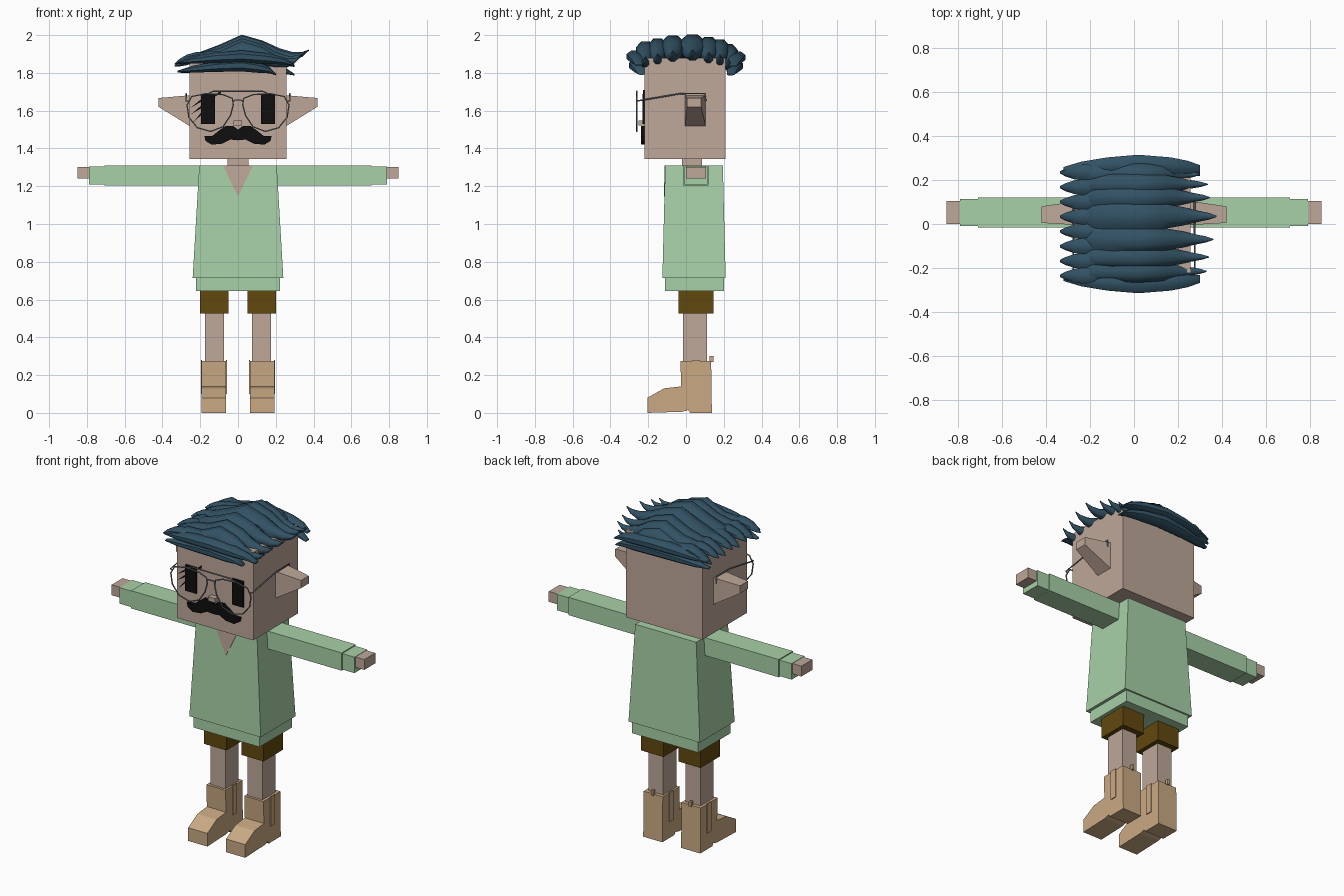
import bpy, bmesh, math

cube = bpy.data.objects.get("Cube")
if cube:
    bpy.data.objects.remove(cube, do_unlink=True)


def material(name, r, g, b):
    """Flat material from 0-255 display values."""
    lin = [((c / 255 + 0.055) / 1.055) ** 2.4 if c > 10 else c / 255 / 12.92 for c in (r, g, b)]
    m = bpy.data.materials.new(name)
    m.use_nodes = True
    m.diffuse_color = (*lin, 1)
    bsdf = m.node_tree.nodes["Principled BSDF"]
    bsdf.inputs["Base Color"].default_value = (*lin, 1)
    bsdf.inputs["Roughness"].default_value = 0.9
    return m


SKIN = material("skin", 190, 168, 153)
GREEN = material("shirt green", 168, 209, 168)
BROWN = material("shorts brown", 97, 72, 14)
TAN = material("boot tan", 202, 170, 132)
HAIR = material("hair blue", 50, 82, 100)
BLACK = material("black", 14, 14, 14)
METAL = material("grey metal", 120, 125, 130)


def loft(name, rings, mat, smooth=False):
    """Skin a list of equal-length rings and cap both ends."""
    bm = bmesh.new()
    loops = [[bm.verts.new(p) for p in ring] for ring in rings]
    n = len(loops[0])
    for a, b in zip(loops, loops[1:]):
        for i in range(n):
            j = (i + 1) % n
            bm.faces.new((a[i], a[j], b[j], b[i]))
    bm.faces.new(loops[0])
    bm.faces.new(loops[-1])
    bmesh.ops.recalc_face_normals(bm, faces=bm.faces)
    me = bpy.data.meshes.new(name)
    bm.to_mesh(me)
    bm.free()
    me.materials.append(mat)
    ob = bpy.data.objects.new(name, me)
    bpy.context.collection.objects.link(ob)
    if smooth:
        bpy.ops.object.select_all(action='DESELECT')
        ob.select_set(True)
        bpy.context.view_layer.objects.active = ob
        bpy.ops.object.shade_smooth_by_angle(angle=math.radians(50))
    return ob


def rect(x0, x1, y0, y1, z):
    return [(x0, y0, z), (x1, y0, z), (x1, y1, z), (x0, y1, z)]


def box(name, x, y, z, mat):
    return loft(name, [rect(*x, *y, z[0]), rect(*x, *y, z[1])], mat)


def plate(name, outline, y0, y1, mat):
    """Front-facing (x, z) outline given depth in y."""
    return loft(name, [[(x, y, z) for x, z in outline] for y in (y0, y1)], mat)


def wire(name, points, closed=False):
    cu = bpy.data.curves.new(name, 'CURVE')
    cu.dimensions = '3D'
    cu.bevel_depth = 0.004
    cu.bevel_resolution = 1
    sp = cu.splines.new('POLY')
    sp.points.add(len(points) - 1)
    for p, co in zip(sp.points, points):
        p.co = (*co, 1)
    sp.use_cyclic_u = closed
    cu.materials.append(METAL)
    bpy.context.collection.objects.link(bpy.data.objects.new(name, cu))


def strand(name, stations, y, width, spread=0.0, sides=8):
    """Tapered lock along x; stations are (x, z, half height, width factor)."""
    rings = []
    for x, z, h, w in stations:
        yc = y + spread * w
        ring = []
        for i in range(sides):
            a = math.tau * (i + 0.5) / sides
            ring.append((x, yc + width * w * math.cos(a), z + h * math.sin(a)))
        rings.append(ring)
    loft(name, rings, HAIR, smooth=True)


# Head, neck and nose
box("head", (-0.257, 0.257), (-0.22, 0.21), (1.345, 1.88), SKIN)
box("neck", (-0.055, 0.055), (-0.02, 0.085), (1.29, 1.35), SKIN)
box("nose", (-0.025, 0.022), (-0.252, -0.21), (1.522, 1.548), SKIN)

# Shirt with hem and open collar
loft("shirt", [rect(-0.24, 0.24, -0.125, 0.21, 0.715),
               rect(-0.205, 0.205, -0.11, 0.195, 1.31)], GREEN)
box("shirt_hem", (-0.222, 0.222), (-0.11, 0.2), (0.645, 0.72), GREEN)
loft("collar_opening", [[(-0.08, y, 1.311), (0.08, y, 1.311), (0, y - 0.004, 1.145)]
                        for y in (-0.113, -0.105)], SKIN)

# Limbs, ears and boots on both sides
boot_side = [(-0.205, 0), (-0.205, 0.08), (-0.115, 0.13), (-0.025, 0.14), (-0.03, 0.275),
             (0.133, 0.275), (0.137, 0), (0.022, 0), (0.012, 0.015), (-0.02, 0.006)]
for side, s in (("left", 1), ("right", -1)):
    def mx(a, b):
        return (s * a, s * b)
    box(side + "_sleeve", mx(0.19, 0.708), (-0.015, 0.12), (1.203, 1.311), GREEN)
    box(side + "_cuff", mx(0.7, 0.79), (-0.009, 0.113), (1.208, 1.305), GREEN)
    box(side + "_hand", mx(0.78, 0.85), (0, 0.105), (1.24, 1.303), SKIN)
    box(side + "_shorts_leg", mx(0.05, 0.2), (-0.04, 0.145), (0.525, 0.655), BROWN)
    box(side + "_leg", mx(0.075, 0.175), (-0.015, 0.112), (0.2, 0.535), SKIN)
    loft(side + "_boot", [[(s * x, y, z) for y, z in boot_side] for x in (0.063, 0.192)], TAN)
    for edge in (0.061, 0.194):
        box(side + "_boot_strap", mx(edge - 0.003, edge + 0.003), (0.035, 0.075),
            (0.1, 0.28), TAN)
    box(side + "_boot_tab", mx(0.12, 0.135), (0.125, 0.145), (0.27, 0.3), TAN)
    loft(side + "_ear", [[(s * x, y0, z0), (s * x, y1, z0), (s * x, y1, z1), (s * x, y0, z1)]
                         for x, y0, y1, z0, z1 in ((0.25, -0.005, 0.105, 1.515, 1.682),
                                                   (0.42, 0.005, 0.08, 1.62, 1.667))], SKIN)
    # Eyes
    box(side + "_eye", mx(0.121, 0.195), (-0.229, -0.219), (1.53, 1.688), BLACK)
    # Spectacles
    lens = [(0.03, 1.665), (0.08, 1.685), (0.17, 1.69), (0.245, 1.675), (0.27, 1.63),
            (0.26, 1.565), (0.215, 1.51), (0.145, 1.49), (0.08, 1.515), (0.04, 1.575),
            (0.025, 1.63)]
    wire(side + "_lens_rim", [(s * x, -0.26, z) for x, z in lens], True)
    wire(side + "_temple", [(s * x, y, z) for x, y, z in (
        (0.262, -0.26, 1.65), (0.275, -0.255, 1.652), (0.275, -0.03, 1.69),
        (0.275, 0.1, 1.692), (0.275, 0.105, 1.65))])
wire("brow_bar", [(-0.16, -0.26, 1.69), (-0.13, -0.26, 1.703), (0.13, -0.26, 1.703),
                  (0.16, -0.26, 1.69)])
wire("bridge", [(-0.03, -0.26, 1.645), (-0.015, -0.26, 1.657), (0.015, -0.26, 1.657),
                (0.03, -0.26, 1.645)])

# Slanted scratch marks over the right eye
for x0, z0, x1, z1 in ((-0.25, 1.615, -0.18, 1.665), (-0.25, 1.58, -0.18, 1.63),
                       (-0.24, 1.535, -0.18, 1.6), (-0.14, 1.665, -0.09, 1.7)):
    plate("eye_scratch", [(x0, z0), (x1, z1 - 0.009), (x1, z1 + 0.009)],
          -0.227, -0.219, BLACK)

# Moustache
half = [(0.025, 1.518), (0.065, 1.52), (0.1, 1.495), (0.135, 1.467), (0.178, 1.466),
        (0.172, 1.44), (0.14, 1.42), (0.085, 1.425), (0.04, 1.447)]
outline = [(0, 1.5)] + half + [(0, 1.443)] + [(-x, z) for x, z in reversed(half)]
plate("moustache", outline, -0.238, -0.218, BLACK)

# Long locks swept over the crown: (y, lift, reach, half width)
locks = [(-0.215, -0.03, 0.33, 0.05), (-0.15, -0.015, 0.34, 0.052), (-0.07, 0, 0.36, 0.06),
         (0.035, 0.005, 0.375, 0.066), (0.12, -0.008, 0.345, 0.055), (0.18, -0.02, 0.335, 0.05),
         (0.225, -0.045, 0.3, 0.05)]
for y, lift, reach, width in locks:
    k = reach / 0.375
    strand("crown_lock", [(-0.25, 1.868, 0.015, 0.5), (-0.2, 1.885, 0.028, 0.85),
                          (-0.1, 1.905 + lift, 0.042, 1), (0.02, 1.942 + lift, 0.06, 1.1),
                          (0.13, 1.92 + lift, 0.05, 0.95), (0.22 * k, 1.893 + lift, 0.035, 0.7),
                          (0.29 * k, 1.883 + lift, 0.024, 0.42),
                          (0.34 * k, 1.893 + lift, 0.014, 0.25),
                          (0.375 * k, 1.915 + lift, 0.003, 0.05)], y, width)

# Lower locks hanging over the front and back edges
for y, z, reach in ((-0.235, 1.875, 0.3), (-0.222, 1.828, 0.2),
                    (0.235, 1.87, 0.3), (0.222, 1.825, 0.3)):
    out = math.copysign(0.035, y)
    strand("edge_lock", [(-0.32, z - 0.02, 0.004, 0.3), (-0.24, z - 0.008, 0.02, 0.6),
                         (-0.12, z + 0.005, 0.03, 0.85), (0.02, z + 0.012, 0.035, 1),
                         (reach * 0.55, z, 0.03, 0.85), (reach * 0.82, z - 0.012, 0.02, 0.65),
                         (reach, z - 0.035, 0.004, 0.4)], y, 0.048, out)

# Short tufts falling from the parting
for i in range(8):
    y = -0.235 + 0.067 * i
    drop = 0.012 * (i % 2)
    strand("parting_tuft", [(-0.17, 1.885, 0.02, 0.7), (-0.215, 1.887, 0.027, 1),
                            (-0.27, 1.875 - drop, 0.024, 0.85),
                            (-0.31, 1.86 - drop, 0.015, 0.5),
                            (-0.335, 1.848 - drop, 0.003, 0.15)], y, 0.04)
